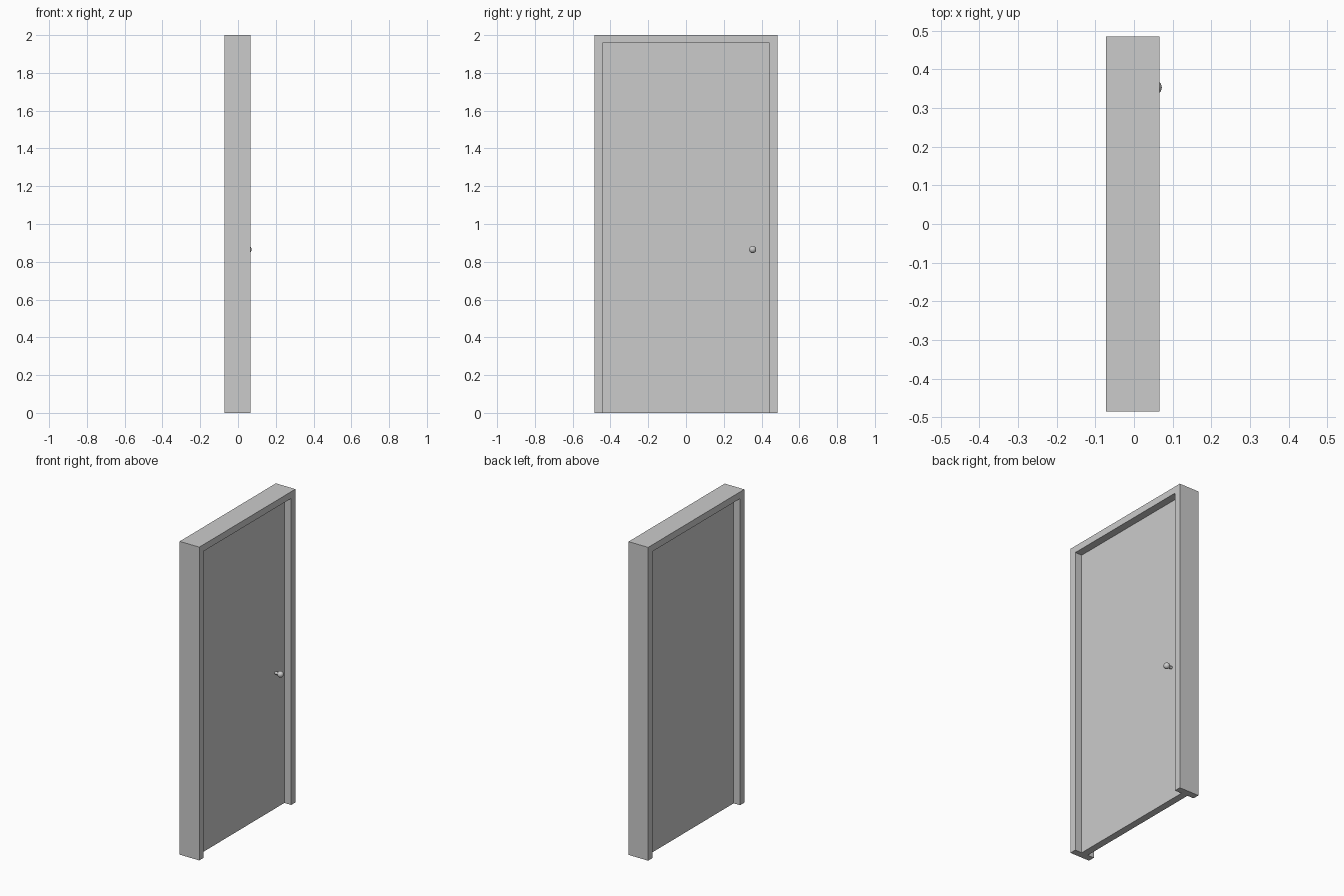
import bpy
import bmesh
import math
from mathutils import Matrix

cube = bpy.data.objects.get("Cube")
if cube:
    bpy.data.objects.remove(cube, do_unlink=True)

# Single flat grey for every part
grey = bpy.data.materials.new("plain_grey")
grey.use_nodes = True
GREY = (0.6, 0.6, 0.6, 1)
grey.diffuse_color = GREY
grey.node_tree.nodes["Principled BSDF"].inputs["Base Color"].default_value = GREY

# Overall sizes
BACK, FRONT = -0.072, 0.066        # frame depth along x
HALF, HEIGHT = 0.485, 2.0          # frame outside
OPEN_HALF, OPEN_TOP = 0.442, 1.957 # frame opening
SLAB_BACK, SLAB_FRONT = -0.027, 0.018
KNOB_Y, KNOB_Z = 0.353, 0.865


def finish(name, bm):
    bmesh.ops.recalc_face_normals(bm, faces=bm.faces)
    mesh = bpy.data.meshes.new(name)
    bm.to_mesh(mesh)
    bm.free()
    mesh.materials.append(grey)
    obj = bpy.data.objects.new(name, mesh)
    bpy.context.collection.objects.link(obj)
    return obj


def extruded(name, outline, x0, x1):
    """Extrude a (y, z) outline along x."""
    bm = bmesh.new()
    face = bm.faces.new([bm.verts.new((x0, y, z)) for y, z in outline])
    out = bmesh.ops.extrude_face_region(bm, geom=[face])
    moved = [v for v in out["geom"] if isinstance(v, bmesh.types.BMVert)]
    bmesh.ops.translate(bm, verts=moved, vec=(x1 - x0, 0, 0))
    return finish(name, bm)


# Door frame: one upside-down U, open at the floor
side = [(OPEN_HALF, OPEN_TOP), (OPEN_HALF, 0), (HALF, 0), (HALF, HEIGHT)]
extruded("door_frame", side + [(-y, z) for y, z in reversed(side)], BACK, FRONT)

# Door slab set back from both faces of the frame
extruded("door_slab", [(-OPEN_HALF, 0), (OPEN_HALF, 0),
                       (OPEN_HALF, OPEN_TOP), (-OPEN_HALF, OPEN_TOP)],
         SLAB_BACK, SLAB_FRONT)

# Door knob: round ball on a short stem, on one side only
bm = bmesh.new()
bmesh.ops.create_uvsphere(bm, u_segments=24, v_segments=12, radius=0.019,
                          matrix=Matrix.Translation((0.053, KNOB_Y, KNOB_Z)))
knob = finish("door_knob", bm)

bm = bmesh.new()
stem_end = 0.045
place = Matrix.Translation(((SLAB_FRONT + stem_end) / 2, KNOB_Y, KNOB_Z))
bmesh.ops.create_cone(bm, cap_ends=True, segments=24, radius1=0.009, radius2=0.009,
                      depth=stem_end - SLAB_FRONT,
                      matrix=place @ Matrix.Rotation(math.pi / 2, 4, "Y"))
stem = finish("knob_stem", bm)

# Smooth the round parts, keeping the stem's rims sharp
for obj in (knob, stem):
    bpy.ops.object.select_all(action="DESELECT")
    obj.select_set(True)
    bpy.context.view_layer.objects.active = obj
    bpy.ops.object.shade_smooth_by_angle(angle=math.radians(40))
